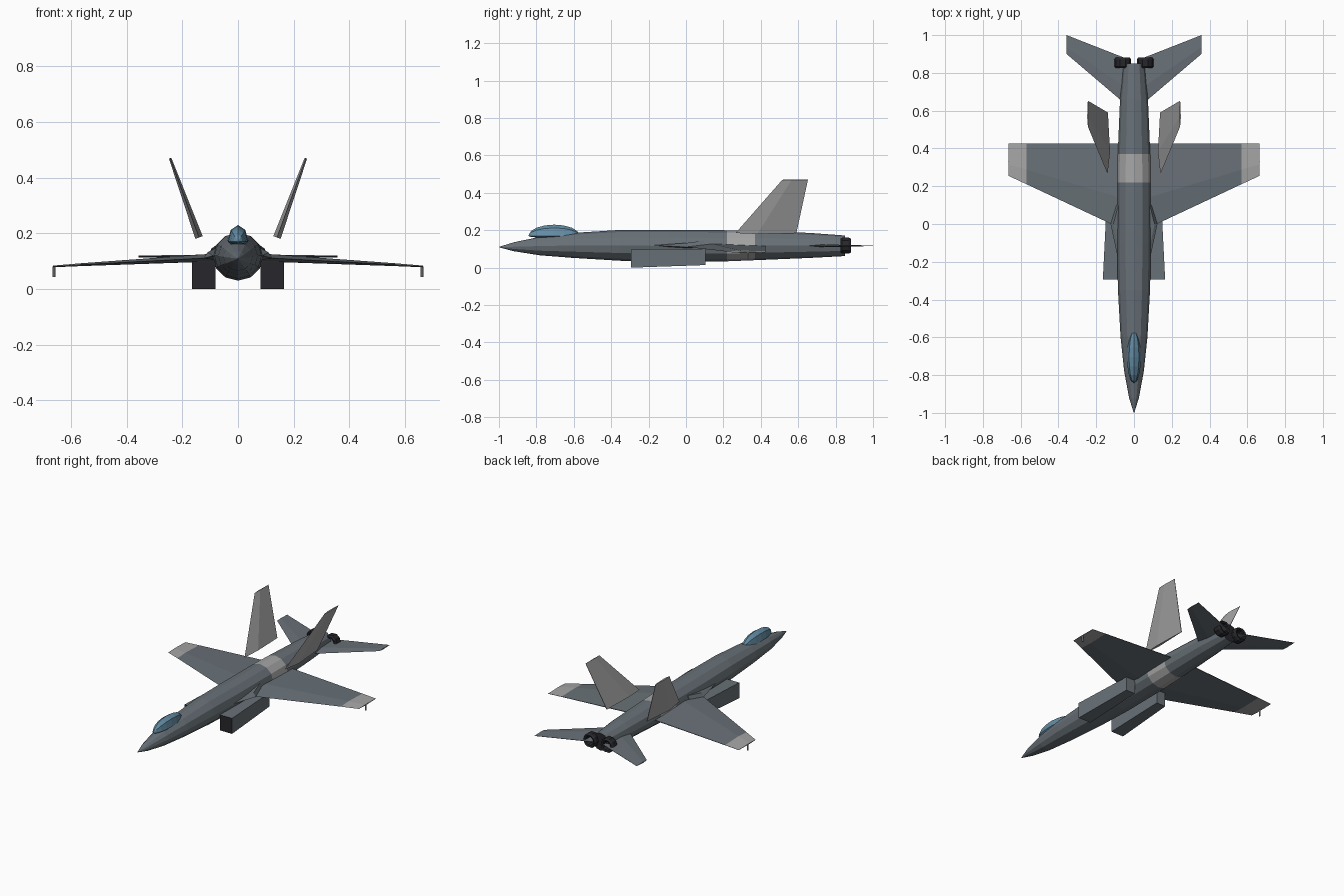
import bpy, bmesh
from math import sin, cos, pi
from mathutils import Vector

if "Cube" in bpy.data.objects:
    bpy.data.objects.remove(bpy.data.objects["Cube"])


def mat(name, r, g, b):
    m = bpy.data.materials.new(name)
    m.diffuse_color = (r, g, b, 1)
    m.use_nodes = True
    m.node_tree.nodes["Principled BSDF"].inputs["Base Color"].default_value = m.diffuse_color
    return m


HULL = mat("hull_grey", 0.14, 0.165, 0.185)
LIGHT = mat("light_grey", 0.38, 0.38, 0.38)
DARK = mat("dark_metal", 0.02, 0.02, 0.025)
GLASS = mat("canopy_blue", 0.13, 0.27, 0.38)


def finish(name, bm, mats):
    bmesh.ops.remove_doubles(bm, verts=bm.verts, dist=1e-5)
    bmesh.ops.recalc_face_normals(bm, faces=bm.faces)
    me = bpy.data.meshes.new(name)
    bm.to_mesh(me)
    bm.free()
    for m in mats:
        me.materials.append(m)
    ob = bpy.data.objects.new(name, me)
    bpy.context.collection.objects.link(ob)
    return ob


def loft(name, rings, mats, seg_mats=None, caps=(0, 0), closed=False):
    """Skin equal-length point rings; seg_mats gives a material index per span."""
    bm = bmesh.new()
    vs = [[bm.verts.new(p) for p in r] for r in rings]
    n = len(rings[0])
    spans = len(vs) if closed else len(vs) - 1
    for i in range(spans):
        a, b = vs[i], vs[(i + 1) % len(vs)]
        for j in range(n):
            f = bm.faces.new((a[j], a[(j + 1) % n], b[(j + 1) % n], b[j]))
            f.material_index = seg_mats[i] if seg_mats else 0
    if not closed:
        for r, m in ((vs[0], caps[0]), (vs[-1], caps[1])):
            bm.faces.new(r).material_index = m
    return finish(name, bm, mats)


def oval(y, w, zb, zt, n=12):
    c, h = (zb + zt) / 2, (zt - zb) / 2
    return [(w * sin(2 * pi * k / n), y, c + h * cos(2 * pi * k / n)) for k in range(n)]


def blade(name, side, stations, normal, mats, seg_mats=None, caps=(0, 0)):
    """Diamond-section surface; station = x, z, leading y, trailing y, thickness."""
    rings = []
    for x, z, y0, y1, t in stations:
        ym = y0 + 0.36 * (y1 - y0)
        d = Vector(normal) * t / 2
        pts = [Vector((x, y0, z)), Vector((x, ym, z)) + d,
               Vector((x, y1, z)) + d * 0.15, Vector((x, y1, z)) - d * 0.15,
               Vector((x, ym, z)) - d]
        rings.append([(side * p.x, p.y, p.z) for p in pts])
    return loft(name, rings, mats, seg_mats, caps)


# Fuselage with pale band
body = [(-0.998, 0.002, 0.108, 0.112), (-0.92, 0.026, 0.088, 0.136),
        (-0.78, 0.052, 0.066, 0.165), (-0.60, 0.071, 0.052, 0.186),
        (-0.35, 0.085, 0.037, 0.202), (-0.10, 0.090, 0.030, 0.202),
        (0.22, 0.090, 0.034, 0.200), (0.37, 0.086, 0.040, 0.196),
        (0.66, 0.074, 0.052, 0.186), (0.85, 0.056, 0.062, 0.172)]
loft("fuselage", [oval(*s) for s in body], [HULL, LIGHT, DARK],
     [0, 0, 0, 0, 0, 0, 1, 0, 0], caps=(0, 2))

# Canopy bubble, flattened underneath
rings = []
for i in range(9):
    a = pi * (0.02 + 0.96 * i / 8)
    y, r = -0.705 - 0.137 * cos(a), sin(a)
    rings.append([(0.037 * r * sin(k * pi / 4), y,
                   0.17 + (0.06 if cos(k * pi / 4) > 0 else 0.012) * r * cos(k * pi / 4))
                  for k in range(8)])
loft("canopy", rings, [GLASS])

for side, tag in ((1, "right"), (-1, "left")):
    # Main wing with pale tip panel
    blade("wing_" + tag, side,
          [(0.05, 0.115, -0.033, 0.425, 0.030), (0.57, 0.087, 0.211, 0.425, 0.010),
           (0.665, 0.081, 0.255, 0.425, 0.006)], (0, 0, 1), [HULL, LIGHT], [0, 1], (0, 1))
    # Wing root strake
    strake = [(-0.17, 0.088, 0.112, 0.118), (0.0, 0.124, 0.102, 0.132),
              (0.10, 0.098, 0.102, 0.145)]
    loft("strake_" + tag, [[(side * 0.06, y, zb), (side * x, y, zb + 0.008),
                            (side * (x - 0.015), y, zt), (side * 0.06, y, zt)]
                           for y, x, zb, zt in strake], [HULL])
    # Tailplane
    blade("tailplane_" + tag, side,
          [(0.02, 0.117, 0.613, 0.868, 0.016), (0.357, 0.117, 0.90, 1.0, 0.006)],
          (0, 0, 1), [HULL])
    # Canted fin
    blade("fin_" + tag, side,
          [(0.14, 0.185, 0.265, 0.59, 0.028), (0.244, 0.47, 0.515, 0.652, 0.009)],
          (0.94, 0, -0.34), [LIGHT])
    # Intake box with dark mouth
    box = [(-0.295, 0.080, 0.165, 0.0, 0.098), (0.105, 0.082, 0.145, 0.014, 0.10)]
    loft("intake_" + tag, [[(side * x0, y, z0), (side * x1, y, z0),
                            (side * x1, y, z1), (side * x0, y, z1)]
                           for y, x0, x1, z0, z1 in box], [HULL, DARK], caps=(1, 0))
    # Hollow exhaust nozzle
    prof = [(0.045, 0.835), (0.045, 0.870), (0.038, 0.882), (0.028, 0.878),
            (0.024, 0.852), (0.028, 0.828), (0.038, 0.826)]
    loft("nozzle_" + tag, [[(side * 0.060 + r * cos(k * pi / 5), y,
                             0.118 + r * sin(k * pi / 5)) for k in range(10)]
                           for r, y in prof], [DARK], closed=True)
    # Rod under wing tip
    loft("tip_rod_" + tag, [[(side * 0.661 + 0.005 * cos(k * pi / 4),
                              0.33 + 0.005 * sin(k * pi / 4), z) for k in range(8)]
                            for z in (0.043, 0.08)], [LIGHT])
